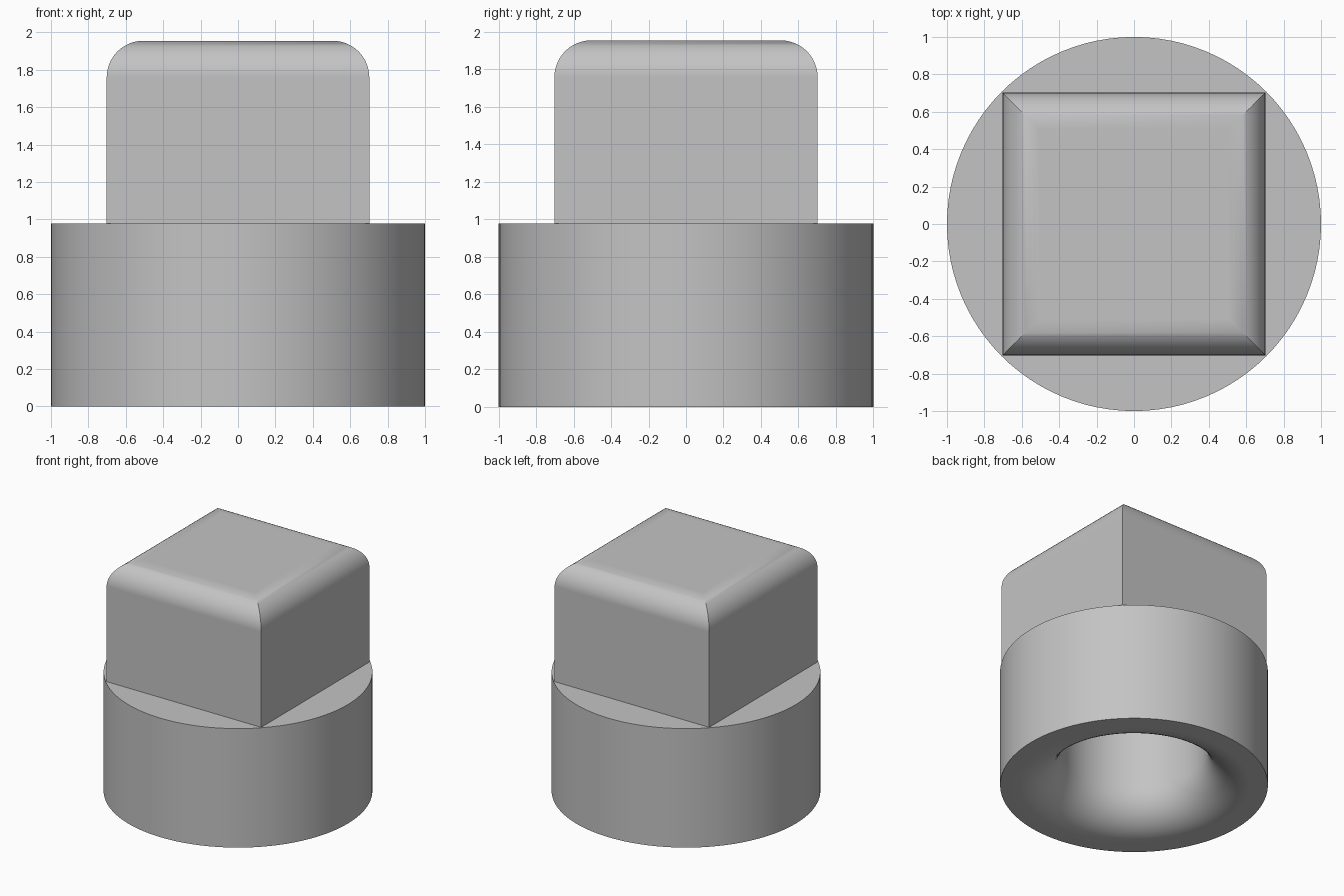
import bpy, bmesh
from math import sin, cos, pi, radians, sqrt

cube = bpy.data.objects.get("Cube")
if cube:
    bpy.data.objects.remove(cube, do_unlink=True)

grey = bpy.data.materials.new("plain grey")
grey.use_nodes = True
colour = (0.55, 0.55, 0.55, 1)
grey.diffuse_color = colour
grey.node_tree.nodes["Principled BSDF"].inputs["Base Color"].default_value = colour


def arc(centre_r, centre_z, radius, start, end, steps):
    """Points (r, z) along a quarter round."""
    angles = [radians(start + (end - start) * i / steps) for i in range(steps + 1)]
    return [(centre_r + radius * cos(a), centre_z + radius * sin(a)) for a in angles]


def lathe(name, profile, sides, turn=0.0, closed=False):
    """Sweep a profile around z; an open profile is capped at both ends."""
    bm = bmesh.new()
    rings = []
    for r, z in profile:
        angles = [turn + 2 * pi * i / sides for i in range(sides)]
        rings.append([bm.verts.new((r * cos(a), r * sin(a), z)) for a in angles])
    pairs = list(zip(rings, rings[1:]))
    if closed:
        pairs.append((rings[-1], rings[0]))
    else:
        bm.faces.new(rings[0])
        bm.faces.new(rings[-1])
    for low, high in pairs:
        for i in range(sides):
            j = (i + 1) % sides
            bm.faces.new((low[i], low[j], high[j], high[i]))
    bmesh.ops.recalc_face_normals(bm, faces=bm.faces)
    mesh = bpy.data.meshes.new(name)
    bm.to_mesh(mesh)
    bm.free()
    mesh.materials.append(grey)
    obj = bpy.data.objects.new(name, mesh)
    bpy.context.collection.objects.link(obj)
    bpy.ops.object.select_all(action="DESELECT")
    obj.select_set(True)
    bpy.context.view_layer.objects.active = obj
    bpy.ops.object.shade_smooth_by_angle(angle=radians(30))
    weighted = obj.modifiers.new("even shading", "WEIGHTED_NORMAL")
    weighted.keep_sharp = True
    return obj


shoulder = 0.977
top = 1.955

# Round base with a bore that flares out to the bottom rim
bore, flare = 0.55, 0.31
base_profile = [(1, 0), (1, shoulder), (bore, shoulder)]
base_profile += arc(bore + flare, flare, flare, 180, 270, 12)
lathe("round_base", base_profile, 96, closed=True)

# Square head with rounded top edges and mitred corners; it closes the bore
half, fillet = 0.702, 0.195
head_profile = [(half, shoulder)] + arc(half - fillet, top - fillet, fillet, 0, 90, 12)
lathe("square_head", [(r * sqrt(2), z) for r, z in head_profile], 4, turn=pi / 4)
